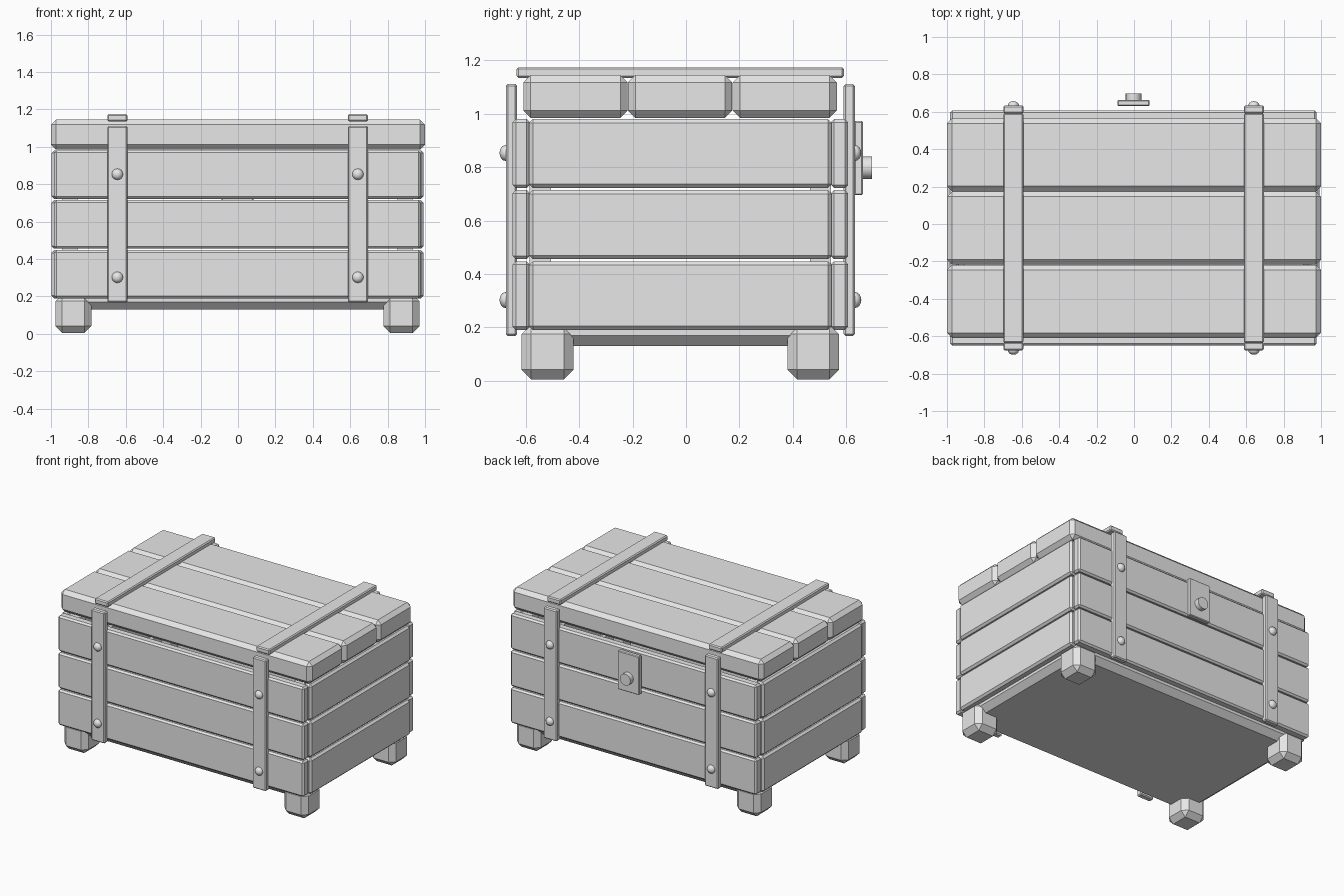
import bpy, bmesh, math
from mathutils import Matrix

if "Cube" in bpy.data.objects:
    bpy.data.objects.remove(bpy.data.objects["Cube"])

grey = bpy.data.materials.new("plain grey")
grey.diffuse_color = (0.8, 0.8, 0.8, 1)
grey.use_nodes = True
grey.node_tree.nodes["Principled BSDF"].inputs["Base Color"].default_value = grey.diffuse_color

YC = -0.021   # middle of the chest body in depth


def finish(name, bm):
    me = bpy.data.meshes.new(name)
    bm.to_mesh(me)
    bm.free()
    me.materials.append(grey)
    ob = bpy.data.objects.new(name, me)
    bpy.context.collection.objects.link(ob)
    return ob


def box(name, x, y, z, chamfer=0.0):
    """Chamfered box from (min, max) ranges."""
    bm = bmesh.new()
    bmesh.ops.create_cube(bm, size=1)
    for v in bm.verts:
        v.co = [r[0] if c < 0 else r[1] for c, r in zip(v.co, (x, y, z))]
    if chamfer:
        bmesh.ops.bevel(bm, geom=bm.edges[:], offset=chamfer, segments=1,
                        affect='EDGES', profile=0.5)
    return finish(name, bm)


def rivet(name, x, y, z, side):
    """Half dome pointing along side * y."""
    bm = bmesh.new()
    bmesh.ops.create_uvsphere(bm, u_segments=16, v_segments=8, radius=0.03)
    for f in bm.faces:
        f.smooth = True
    bmesh.ops.transform(bm, verts=bm.verts, matrix=Matrix.Translation((x, y, z))
                        @ Matrix.Diagonal((1, 0.8, 1, 1))
                        @ Matrix.Rotation(-side * math.pi / 2, 4, 'X'))
    return finish(name, bm)


# Walls: three rows of boards on each side
for z0, z1 in ((0.19, 0.447), (0.455, 0.714), (0.722, 0.98)):
    box("front_board", (-0.983, 0.977), (-0.65, -0.585), (z0, z1), 0.012)
    box("back_board", (-0.983, 0.977), (0.543, 0.608), (z0, z1), 0.012)
    box("left_board", (-0.997, -0.935), (-0.588, 0.546), (z0, z1), 0.014)
    box("right_board", (0.932, 0.993), (-0.588, 0.546), (z0, z1), 0.014)

# Floor
box("floor", (-0.95, 0.945), (-0.6, 0.558), (0.13, 0.23), 0.04)

# Feet and inner corner posts
for sx in (-1, 1):
    for sy in (-1, 1):
        fx, fy = sx * 0.877 - 0.003, YC + sy * 0.498
        box("foot", (fx - 0.096, fx + 0.096), (fy - 0.097, fy + 0.097),
            (0.005, 0.21), 0.036)
        px, py = sx * 0.895 - 0.003, YC + sy * 0.525
        box("corner_post", (px - 0.04, px + 0.04), (py - 0.04, py + 0.04),
            (0.2, 0.97))

# Lid slats
for i in range(3):
    y0 = -0.609 + i * 0.392
    box("lid_slat", (-1, 1), (y0, y0 + 0.39), (0.985, 1.145), 0.027)

# Straps with rivets
for sx in (-1, 1):
    x = sx * 0.643 - 0.002
    xr = (x - 0.054, x + 0.054)
    box("lid_strap", xr, (-0.635, 0.592), (1.135, 1.174), 0.007)
    box("front_strap", xr, (-0.675, -0.633), (0.168, 1.111), 0.007)
    box("back_strap", xr, (0.591, 0.633), (0.168, 1.111), 0.007)
    for z in (0.302, 0.853):
        rivet("front_rivet", x, -0.675, z, -1)
        rivet("back_rivet", x, 0.633, z, 1)

# Lock plate with round knob
box("lock_plate", (-0.089, 0.083), (0.63, 0.663), (0.695, 0.973), 0.005)
bm = bmesh.new()
bmesh.ops.create_cone(bm, cap_ends=True, segments=16, radius1=0.042,
                      radius2=0.042, depth=0.045)
bmesh.ops.transform(bm, verts=bm.verts,
                    matrix=Matrix.Translation((-0.003, 0.675, 0.798))
                    @ Matrix.Rotation(math.pi / 2, 4, 'X'))
for f in bm.faces:
    f.smooth = len(f.verts) == 4
for e in bm.edges:
    e.smooth = all(len(f.verts) == 4 for f in e.link_faces)
finish("lock_knob", bm)
